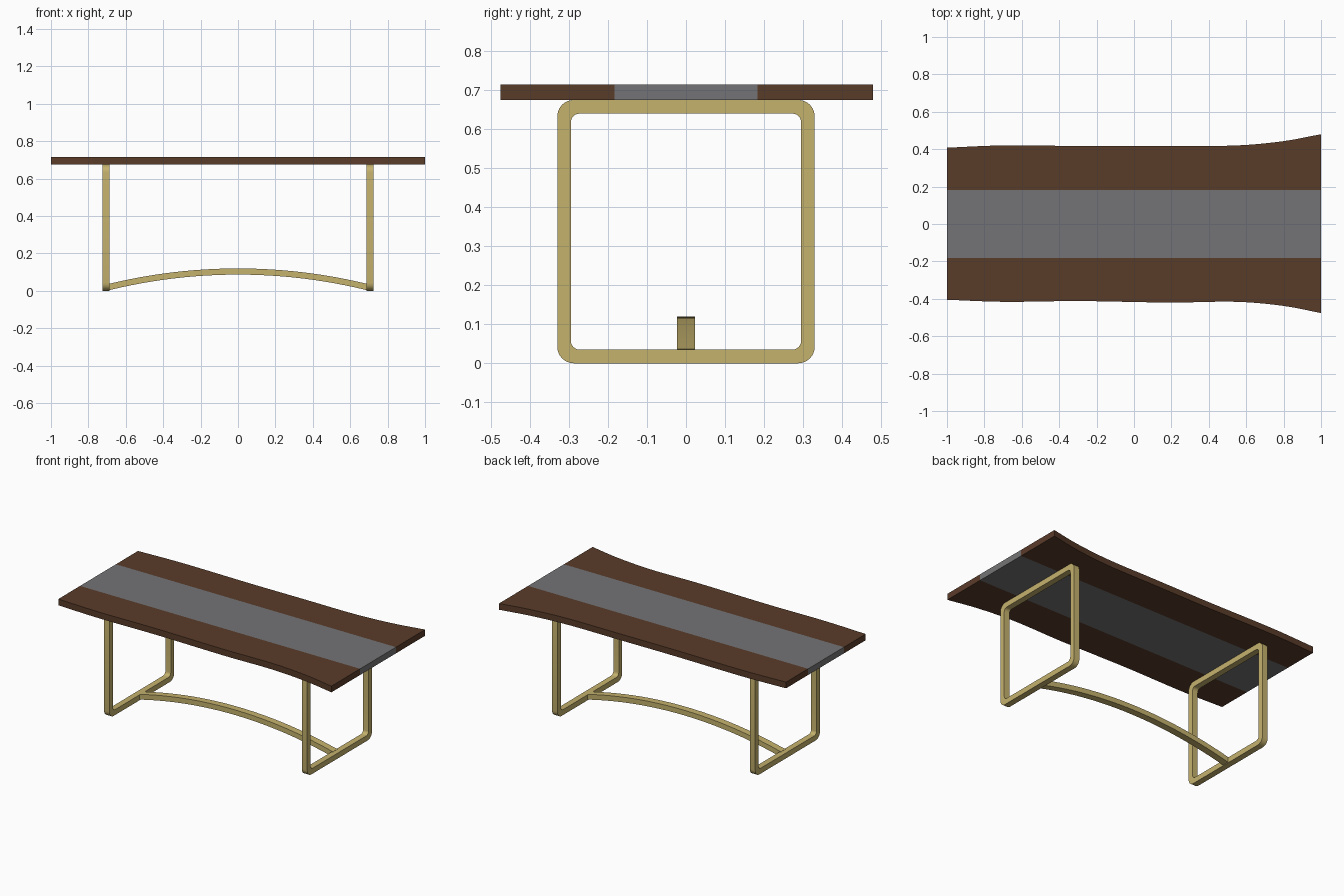
import bpy, bmesh, math

if "Cube" in bpy.data.objects:
    bpy.data.objects.remove(bpy.data.objects["Cube"])


def material(name, rgb):
    m = bpy.data.materials.new(name)
    m.diffuse_color = (*rgb, 1)
    m.use_nodes = True
    m.node_tree.nodes["Principled BSDF"].inputs["Base Color"].default_value = m.diffuse_color
    return m


WOOD = material("dark wood", (0.102, 0.045, 0.023))
RESIN = material("grey resin", (0.175, 0.175, 0.18))
BRASS = material("brass", (0.56, 0.445, 0.155))


def finish(name, bm, mat, smooth=False):
    bmesh.ops.recalc_face_normals(bm, faces=bm.faces)
    me = bpy.data.meshes.new(name)
    bm.to_mesh(me)
    bm.free()
    me.materials.append(mat)
    ob = bpy.data.objects.new(name, me)
    bpy.context.collection.objects.link(ob)
    if smooth:
        bpy.context.view_layer.objects.active = ob
        ob.select_set(True)
        bpy.ops.object.shade_smooth_by_angle(angle=math.radians(35))
        ob.select_set(False)
    return ob


def sweep(name, sections, mat, closed=False, smooth=False):
    """Join a row of four-point sections into a bar."""
    bm = bmesh.new()
    rings = [[bm.verts.new(p) for p in s] for s in sections]
    pairs = list(zip(rings, rings[1:]))
    if closed:
        pairs.append((rings[-1], rings[0]))
    for a, b in pairs:
        for i in range(4):
            j = (i + 1) % 4
            bm.faces.new((a[i], a[j], b[j], b[i]))
    if not closed:
        bm.faces.new(rings[0])
        bm.faces.new(rings[-1])
    return finish(name, bm, mat, smooth)


def curve(points, x):
    """Smooth (Catmull-Rom) interpolation through outline points."""
    n = len(points)
    i = max(k for k in range(n - 1) if points[k][0] <= x + 1e-9)

    def slope(k):
        a, b = points[max(k - 1, 0)], points[min(k + 1, n - 1)]
        return (b[1] - a[1]) / (b[0] - a[0])
    (x0, y0), (x1, y1) = points[i], points[i + 1]
    h = x1 - x0
    t = (x - x0) / h
    return ((2*t**3 - 3*t**2 + 1) * y0 + (t**3 - 2*t**2 + t) * h * slope(i)
            + (3*t**2 - 2*t**3) * y1 + (t**3 - t**2) * h * slope(i + 1))


# Tabletop: two live-edge planks and a resin strip
Z0, Z1 = 0.675, 0.715
BACK = [(-1, .408), (-.7, .42), (-.2, .416), (.2, .418), (.55, .42), (.8, .443), (1, .48)]
FRONT = [(-1, -.405), (-.7, -.416), (-.3, -.412), (.2, -.42), (.55, -.416), (.8, -.438), (1, -.476)]
XS = [-1 + i / 20 for i in range(41)]


def slab(name, lo, hi, mat, xs):
    sweep(name, [[(x, lo(x), Z0), (x, hi(x), Z0), (x, hi(x), Z1), (x, lo(x), Z1)]
                 for x in xs], mat, smooth=True)


STRIP = 0.183
slab("back_plank", lambda x: STRIP, lambda x: curve(BACK, x), WOOD, XS)
slab("front_plank", lambda x: curve(FRONT, x), lambda x: -STRIP, WOOD, XS)
slab("resin_strip", lambda x: -STRIP, lambda x: STRIP, RESIN, [-1, 1])


# Leg frames: rounded rectangular loops
def rounded(hw, z0, z1, r, steps=6):
    pts = []
    for q, (sy, zc) in enumerate([(1, z1 - r), (-1, z1 - r), (-1, z0 + r), (1, z0 + r)]):
        for k in range(steps + 1):
            a = math.pi / 2 * (q + k / steps)
            pts.append((sy * (hw - r) + r * math.cos(a), zc + r * math.sin(a)))
    return pts


T = 0.035
outer = rounded(0.33, 0, Z0, 0.042)
inner = rounded(0.33 - T, T, Z0 - T, 0.022)
for side, cx in (("left", -0.706), ("right", 0.706)):
    a, b = cx - 0.0195, cx + 0.0195
    sweep(side + "_leg_frame",
          [[(a, *o), (b, *o), (b, *i), (a, *i)] for o, i in zip(outer, inner)],
          BRASS, closed=True, smooth=True)

# Arched stretcher between the frames, along a circular arc
L, RISE, HT, W = 0.69, 0.083, 0.0165, 0.0225
R = (L * L + RISE * RISE) / (2 * RISE)
zc = 0.103 - R
half = math.asin(L / R)
sections = []
for k in range(25):
    a = -half + 2 * half * k / 24
    s, c = math.sin(a), math.cos(a)
    lo, hi = R - HT, R + HT
    sections.append([(lo * s, -W, zc + lo * c), (lo * s, W, zc + lo * c),
                     (hi * s, W, zc + hi * c), (hi * s, -W, zc + hi * c)])
sweep("arched_stretcher", sections, BRASS, smooth=True)
